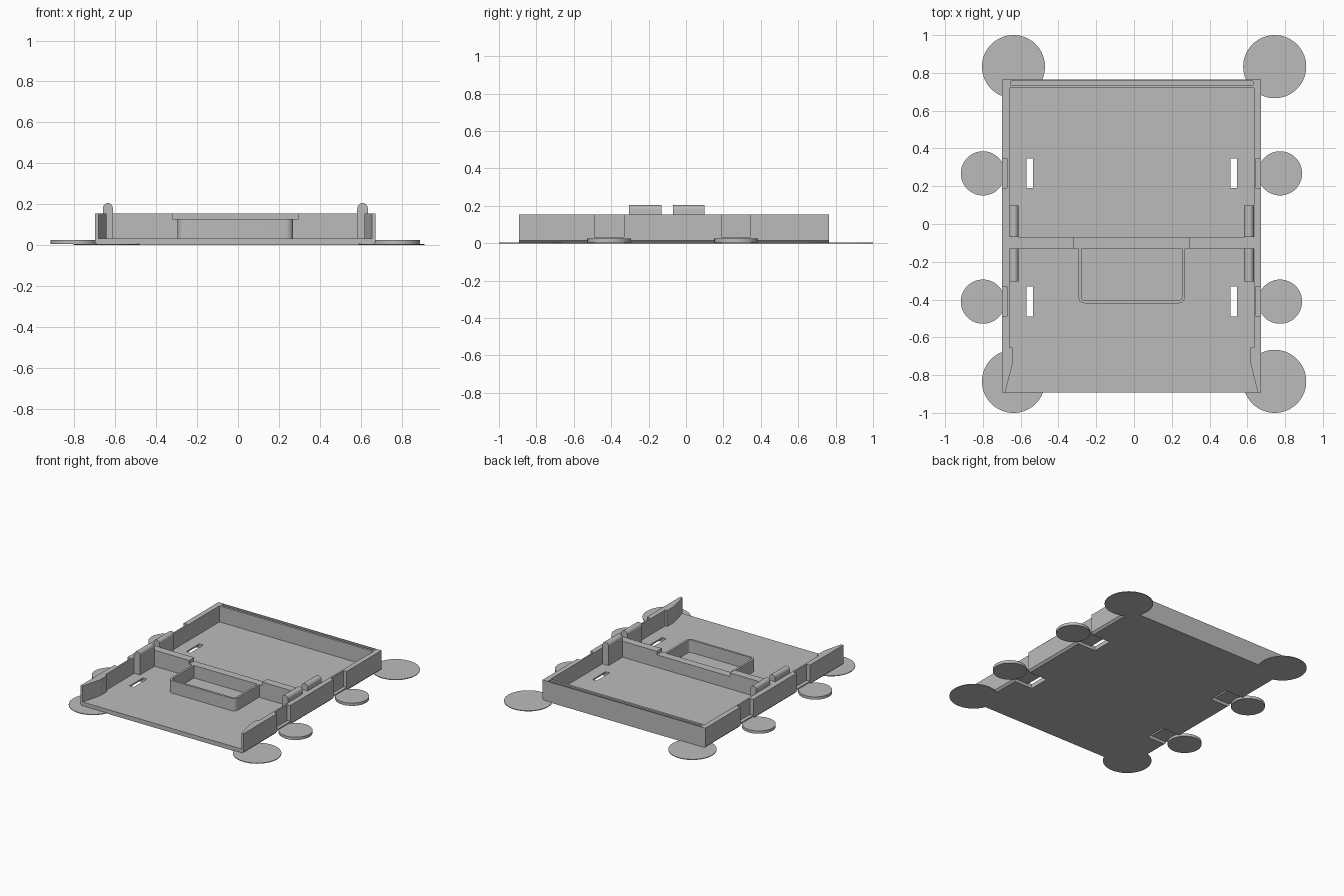
import bpy, bmesh, math
from mathutils import Vector

cube = bpy.data.objects.get("Cube")
if cube:
    bpy.data.objects.remove(cube, do_unlink=True)

grey = bpy.data.materials.new("plain grey")
grey.use_nodes = True
grey.diffuse_color = (0.5, 0.5, 0.5, 1)
grey.node_tree.nodes["Principled BSDF"].inputs["Base Color"].default_value = (0.5, 0.5, 0.5, 1)

LEFT, RIGHT, BACK, FRONT = 0.673, -0.70, 0.765, -0.893
IN_L, IN_R = 0.635, -0.66
FLOOR, TOP = 0.033, 0.155
MID = (LEFT + RIGHT) / 2
STRAPS = ((0.268, 0.078), (-0.411, 0.079))


def finish(name, bm):
    bmesh.ops.recalc_face_normals(bm, faces=bm.faces)
    mesh = bpy.data.meshes.new(name)
    bm.to_mesh(mesh)
    bm.free()
    obj = bpy.data.objects.new(name, mesh)
    bpy.context.collection.objects.link(obj)
    mesh.materials.append(grey)
    return obj


def extrude(name, points, offset):
    """Solid made by sweeping a flat outline along an offset."""
    bm = bmesh.new()
    face = bm.faces.new([bm.verts.new(p) for p in points])
    new = bmesh.ops.extrude_face_region(bm, geom=[face])["geom"]
    bmesh.ops.translate(bm, verts=[v for v in new if isinstance(v, bmesh.types.BMVert)],
                        vec=Vector(offset))
    return finish(name, bm)


def plate(name, outline, z0, z1):
    return extrude(name, [(x, y, z0) for x, y in outline], (0, 0, z1 - z0))


def box(name, x0, x1, y0, y1, z0, z1):
    return plate(name, [(x0, y0), (x1, y0), (x1, y1), (x0, y1)], z0, z1)


def disc(name, x, y, r, z0, z1):
    ring = [(x + r * math.cos(math.tau * i / 64), y + r * math.sin(math.tau * i / 64))
            for i in range(64)]
    return smooth(plate(name, ring, z0, z1))


def smooth(obj):
    bpy.ops.object.select_all(action="DESELECT")
    bpy.context.view_layer.objects.active = obj
    obj.select_set(True)
    bpy.ops.object.shade_smooth_by_angle(angle=math.radians(30))
    return obj


def cut(obj, cutter):
    mod = obj.modifiers.new(cutter.name, "BOOLEAN")
    mod.operation = "DIFFERENCE"
    mod.solver = "EXACT"
    mod.object = cutter
    cutter.hide_render = True
    cutter.hide_viewport = True
    cutter.hide_set(True)


# Floor with chamfered lower side edges
c = 0.015
floor = extrude("floor", [(RIGHT + c, FRONT, 0), (LEFT - c, FRONT, 0), (LEFT, FRONT, c),
                          (LEFT, FRONT, FLOOR), (RIGHT, FRONT, FLOOR), (RIGHT, FRONT, c)],
                (0, BACK - FRONT, 0))

# Side walls with thicker, tapered front ends
walls = []
for side, outer, inner in (("left", LEFT, IN_L), ("right", RIGHT, IN_R)):
    s = 1 if outer > 0 else -1
    outline = [(outer, FRONT), (outer, BACK), (inner, BACK), (inner, -0.655),
               (inner - s * 0.017, -0.655), (inner - s * 0.017, -0.74),
               (outer - s * 0.018, FRONT)]
    walls.append((side, s, outer, inner, plate(side + "_wall", outline, FLOOR, TOP)))

# Back wall with a shallow recessed outer panel
back_wall = box("back_wall", IN_R, IN_L, 0.72, BACK, FLOOR, TOP)
cut(back_wall, box("back_groove_cutter", IN_R + 0.005, IN_L - 0.005, 0.737, 0.757, 0.1, 0.2))

# Strap slots, under-floor channels, wall recesses and side tabs
for side, s, outer, inner, wall in walls:
    slot = 0.527 if s > 0 else -0.552
    for i, (y, h) in enumerate(STRAPS):
        tag = side + ("_rear" if i == 0 else "_front")
        cut(floor, box(tag + "_slot_cutter", slot - 0.017, slot + 0.017, y - h, y + h, -0.1, 0.1))
        x0, x1 = sorted((slot, outer + s * 0.1))
        cut(floor, box(tag + "_channel_cutter", x0, x1, y - h, y + h, -0.1, 0.022))
        x0, x1 = sorted((inner + s * 0.012, outer + s * 0.1))
        cut(wall, box(tag + "_recess_cutter", x0, x1, y - h, y + h, 0.0, 0.3))
        disc(tag + "_side_tab", outer + s * 0.1, y, 0.117, 0.004, 0.025)

# Thin corner pads
for cx in (0.745, -0.638):
    for cy in (0.833, -0.833):
        name = ("rear_" if cy > 0 else "front_") + ("left" if cx > 0 else "right") + "_pad"
        disc(name, cx, cy, 0.167, 0, 0.005)

# Cross divider with a lowered middle
extrude("divider", [(IN_R, -0.13, FLOOR), (IN_L, -0.13, FLOOR), (IN_L, -0.13, TOP),
                    (0.295, -0.13, TOP), (0.295, -0.13, 0.128), (-0.32, -0.13, 0.128),
                    (-0.32, -0.13, TOP), (IN_R, -0.13, TOP)], (0, 0.06, 0))


# Small open tray with rounded front corners
def tray_outline(inset, r):
    x0, x1, y0, y1 = -0.295 + inset, 0.27 - inset, -0.42 + inset, -0.13
    pts = [(x1, y1), (x0, y1)]
    for cx, start in ((x0 + r, math.pi), (x1 - r, 1.5 * math.pi)):
        for k in range(7):
            a = start + k * math.pi / 12
            pts.append((cx + r * math.cos(a), y0 + r + r * math.sin(a)))
    return pts


bm = bmesh.new()
rings = []
for inset, r in ((0, 0.035), (0.016, 0.02)):
    for z in (FLOOR, 0.128):
        rings.append([bm.verts.new((x, y, z)) for x, y in tray_outline(inset, r)])
n = len(rings[0])
for a, b in ((0, 1), (1, 3), (3, 2), (2, 0)):
    for i in range(1, n):
        j = (i + 1) % n
        bm.faces.new((rings[a][i], rings[a][j], rings[b][j], rings[b][i]))
smooth(finish("tray_rim", bm))

# Round-topped clips either side of the divider
for side, x0, x1 in (("left", 0.583, IN_L), ("right", IN_R, -0.612)):
    for end, y0, y1 in (("rear", -0.07, 0.098), ("front", -0.305, -0.13)):
        cx, r = (x0 + x1) / 2, (x1 - x0) / 2
        arc = [(cx + r * math.cos(math.pi * k / 12), y0, 0.205 - r + r * math.sin(math.pi * k / 12))
               for k in range(13)]
        smooth(extrude(f"{side}_{end}_clip", [(x0, y0, FLOOR), (x1, y0, FLOOR)] + arc,
                       (0, y1 - y0, 0)))
